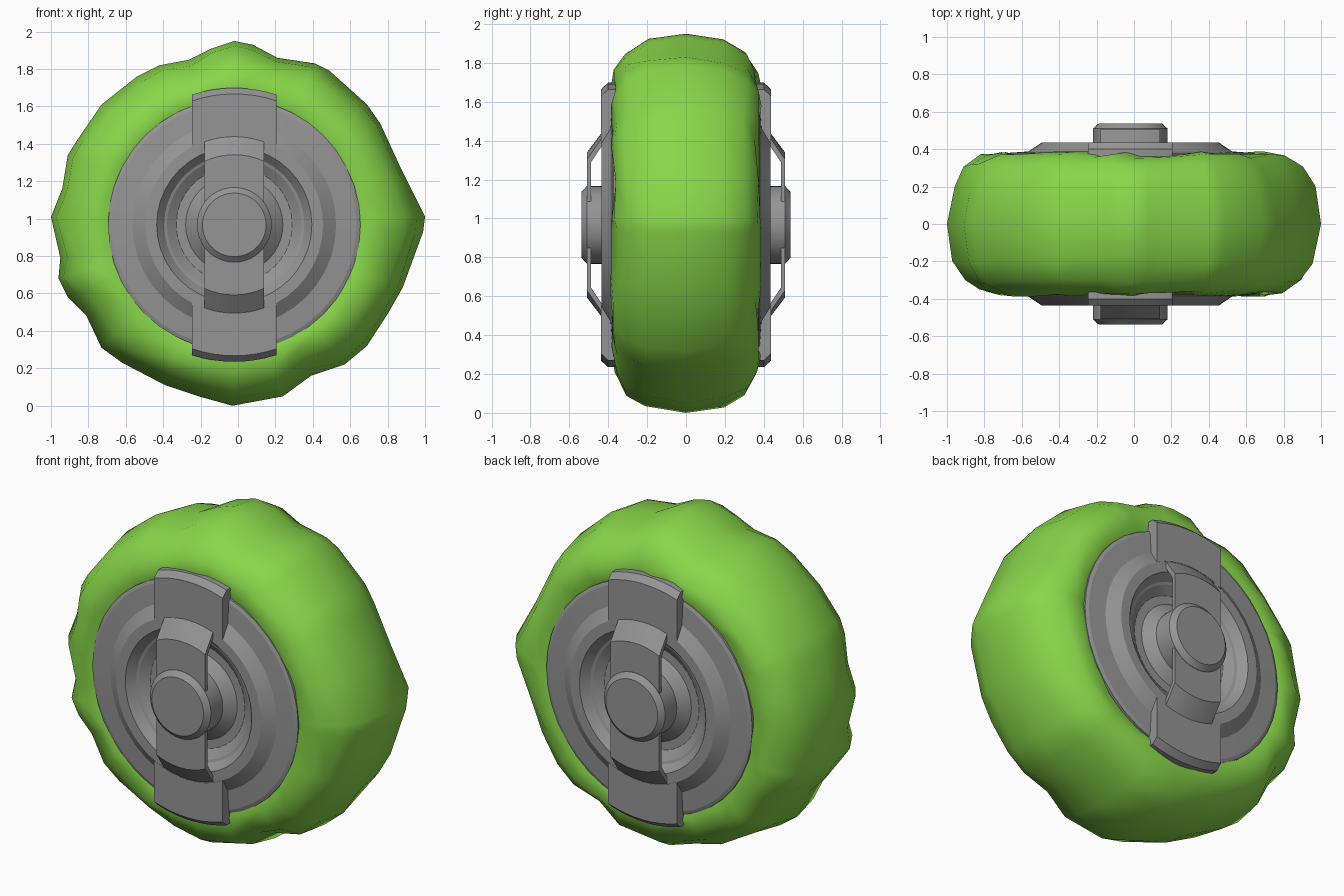
import bpy, bmesh, math, random

if "Cube" in bpy.data.objects:
    bpy.data.objects.remove(bpy.data.objects["Cube"])
random.seed(4)
CX, CZ = -0.02, 0.967


def material(name, rgb):
    m = bpy.data.materials.new(name)
    m.diffuse_color = (*rgb, 1)
    m.use_nodes = True
    m.node_tree.nodes["Principled BSDF"].inputs["Base Color"].default_value = m.diffuse_color
    return m


GREEN = material("leaf green", (0.25, 0.68, 0.068))
GREY = material("metal grey", (0.30, 0.30, 0.30))


def make(name, verts, faces, mat, angle):
    me = bpy.data.meshes.new(name)
    me.from_pydata(verts, [], faces)
    bm = bmesh.new()
    bm.from_mesh(me)
    bmesh.ops.remove_doubles(bm, verts=bm.verts, dist=1e-5)
    bmesh.ops.recalc_face_normals(bm, faces=bm.faces)
    bm.to_mesh(me)
    bm.free()
    me.materials.append(mat)
    ob = bpy.data.objects.new(name, me)
    bpy.context.collection.objects.link(ob)
    bpy.ops.object.select_all(action='DESELECT')
    bpy.context.view_layer.objects.active = ob
    ob.select_set(True)
    bpy.ops.object.shade_smooth_by_angle(angle=math.radians(angle))
    return ob


def lathe(name, profile, side, n=40):
    """Closed solid spun around the wheel axis from (radius, depth) points."""
    verts = [(CX + r * math.cos(2 * math.pi * i / n), side * y, CZ + r * math.sin(2 * math.pi * i / n))
             for r, y in profile for i in range(n)]
    faces = [(k * n + i, k * n + (i + 1) % n, (k + 1) * n + (i + 1) % n, (k + 1) * n + i)
             for k in range(len(profile) - 1) for i in range(n)]
    faces += [tuple(range(n)), tuple(range((len(profile) - 1) * n, len(profile) * n))]
    return make(name, verts, faces, GREY, 15)


def arc_bar(name, section, half, side, n=8):
    """Closed section of (signed radius, depth) swept across x, ends following arcs."""
    m = len(section)
    verts = []
    for i in range(n + 1):
        x = half * (2 * i / n - 1)
        for r, y in section:
            verts.append((CX + x, side * y, CZ + math.copysign(math.sqrt(r * r - x * x), r)))
    faces = [(i * m + k, i * m + (k + 1) % m, (i + 1) * m + (k + 1) % m, (i + 1) * m + k)
             for i in range(n) for k in range(m)]
    faces += [tuple(range(m)), tuple(range(n * m, n * m + m))]
    return make(name, verts, faces, GREY, 15)


# Lumpy tyre: outline of the tread seen from the front, in hundredths around the axle
outline = [(0, 98), (10, 96), (23, 89), (43, 86), (51, 82), (71, 64), (78, 54), (90, 28),
           (102, 4), (101, -4), (90, -34), (82, -48), (71, -65), (59, -75), (41, -81),
           (26, -92), (-1, -97), (-19, -92), (-37, -86), (-60, -74), (-71, -66), (-79, -49),
           (-89, -39), (-94, -29), (-93, -18), (-98, 4), (-92, 19), (-89, 37), (-84, 45),
           (-71, 64), (-52, 79), (-40, 85), (-24, 88), (-12, 94)]
half_section = [(-0.12, 0.31), (0.06, 0.35), (0.27, 0.375), (0.5, 0.362), (0.74, 0.31), (0.91, 0.20)]
section = [(t, -y) for t, y in half_section] + [(1, 0)] + [(t, y) for t, y in reversed(half_section)]
verts, faces = [], []
m, n = len(section), len(outline)
for x, z in outline:
    R, a = math.hypot(x, z) / 100, math.atan2(z, x)
    for t, y in section:
        r = 0.62 + t * (R - 0.62)
        if 0.1 < t < 0.95:
            r += random.uniform(-0.012, 0.008)
            y += random.uniform(-0.014, 0.014)
        verts.append((CX + r * math.cos(a), y, CZ + r * math.sin(a)))
for i in range(n):
    j = (i + 1) % n
    faces += [(i * m + k, i * m + (k + 1) % m, j * m + (k + 1) % m, j * m + k) for k in range(m)]
tyre = make("tyre", verts, faces, GREEN, 60)
top = max(v.co.z for v in tyre.data.vertices)
low = min(v.co.z for v in tyre.data.vertices)
for v in tyre.data.vertices:
    v.co.z -= low

for side, label in ((-1, "front"), (1, "back")):
    # Wheel disc with raised ring and recessed middle
    lathe(label + "_rim", [(0.64, 0.30), (0.675, 0.33), (0.675, 0.372), (0.655, 0.38), (0.545, 0.388),
                           (0.475, 0.435), (0.415, 0.435), (0.375, 0.39), (0.36, 0.385),
                           (0.31, 0.35), (0.26, 0.35), (0.20, 0.40)], side)
    # Hub cap
    lathe(label + "_hub", [(0.20, 0.36), (0.20, 0.51), (0.17, 0.537)], side)
    # Strap bridging the recess
    arc_bar(label + "_strap", [(0.485, 0.425), (0.375, 0.508), (-0.375, 0.508), (-0.485, 0.425),
                               (-0.455, 0.42), (-0.36, 0.488), (0.36, 0.488), (0.455, 0.42)], 0.16, side)
    # Clamp blocks at the top and bottom of the rim
    for s, place in ((1, "upper"), (-1, "lower")):
        arc_bar(f"{label}_{place}_clamp", [(s * 0.475, 0.34), (s * 0.475, 0.436), (s * 0.70, 0.436),
                                           (s * 0.732, 0.40), (s * 0.732, 0.34)], 0.225, side)
